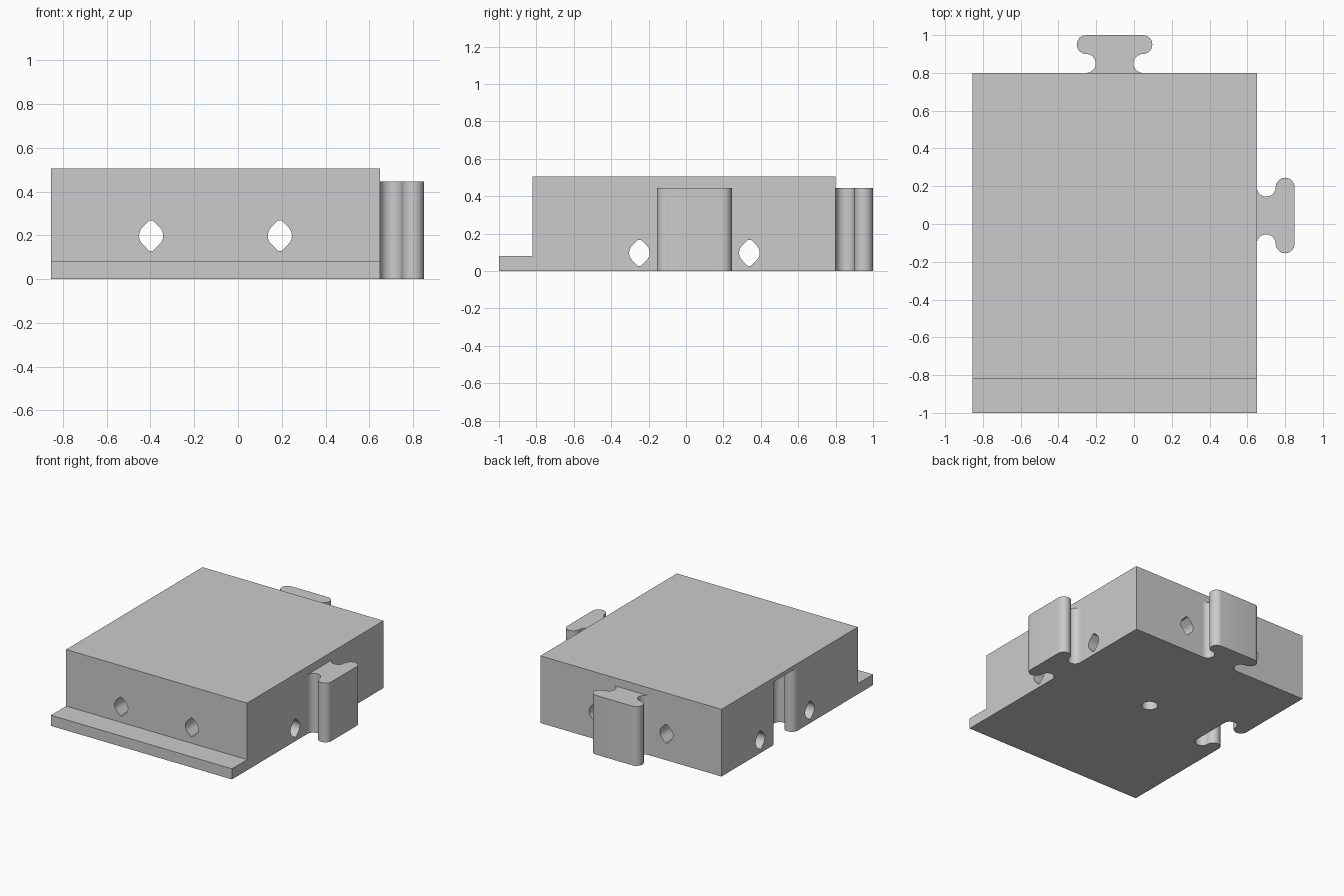
import bpy, bmesh
from math import sin, cos, pi, radians
from mathutils import Matrix

cube = bpy.data.objects.get("Cube")
if cube:
    bpy.data.objects.remove(cube, do_unlink=True)

grey = bpy.data.materials.new("plain grey")
grey.use_nodes = True
colour = (0.6, 0.6, 0.6, 1)
grey.diffuse_color = colour
grey.node_tree.nodes["Principled BSDF"].inputs["Base Color"].default_value = colour

LEFT, RIGHT, FRONT, STEP, BACK = -0.855, 0.65, -1.0, -0.82, 0.8
MID_X, MID_Y = -0.103, 0.045
move = Matrix.Translation
ALONG_Y = Matrix.Rotation(pi / 2, 4, 'X')                # extrudes towards -y
ALONG_X = Matrix.Rotation(pi / 2, 4, 'Z') @ ALONG_Y      # extrudes towards +x
TURN_RIGHT = Matrix.Rotation(-pi / 2, 4, 'Z')


def arc(cx, cy, r, start, end, steps=14):
    angles = [radians(start + (end - start) * i / steps) for i in range(steps + 1)]
    return [(cx + r * cos(a), cy + r * sin(a)) for a in angles]


def prism(name, outline, depth, matrix):
    """Extrude a flat outline along its local z and place it."""
    bm = bmesh.new()
    face = bm.faces.new([bm.verts.new((x, y, 0)) for x, y in outline])
    top = bmesh.ops.extrude_face_region(bm, geom=[face])
    verts = [v for v in top["geom"] if isinstance(v, bmesh.types.BMVert)]
    bmesh.ops.translate(bm, verts=verts, vec=(0, 0, depth))
    bm.transform(matrix)
    bmesh.ops.recalc_face_normals(bm, faces=bm.faces)
    mesh = bpy.data.meshes.new(name)
    bm.to_mesh(mesh)
    bm.free()
    mesh.materials.append(grey)
    obj = bpy.data.objects.new(name, mesh)
    bpy.context.collection.objects.link(obj)
    return obj


def connector_outline(mouth=0.0):
    """T-shaped key with a flared neck and a round-ended head."""
    half = arc(0.15, 0.05, 0.05, 270, 90) + arc(0.15, 0.15, 0.05, -90, 90)[1:]
    if mouth:
        half.insert(0, (0.15, -mouth))
    return half + [(-x, y) for x, y in reversed(half)]


def hole_outline(r=0.055, tip=0.07):
    """Circle drawn out to a blunt point above and below."""
    blunt = r * 2 ** 0.5 - tip
    half = [(blunt, -tip)] + arc(0, 0, r, -45, 45) + [(blunt, tip)]
    return half + [(-x, y) for x, y in reversed(half)]


# Body with the low front ledge
profile = [(FRONT, 0), (BACK, 0), (BACK, 0.505), (STEP, 0.505), (STEP, 0.08), (FRONT, 0.08)]
body = prism("body", profile, RIGHT - LEFT, move((LEFT, 0, 0)) @ ALONG_X)

# Socket in the left wall, cross holes and blind bottom hole
cutters = [prism("socket_cutter", connector_outline(0.05), 0.525,
                 move((LEFT, MID_Y, -0.05)) @ TURN_RIGHT)]
for side in (-1, 1):
    cutters.append(prism("long_hole_cutter", hole_outline(), 2.4,
                         move((MID_X + side * 0.294, 1.2, 0.198)) @ ALONG_Y))
    cutters.append(prism("cross_hole_cutter", hole_outline(), 2.4,
                         move((-1.2, MID_Y + side * 0.294, 0.097)) @ ALONG_X))
cutters.append(prism("bottom_hole_cutter", arc(0, 0, 0.056, 0, 345, 23), 0.45,
                     move((MID_X, MID_Y, -0.05))))

bpy.context.view_layer.objects.active = body
for cutter in cutters:
    cutter.hide_render = True
    cut = body.modifiers.new("cut", 'BOOLEAN')
    cut.operation, cut.solver, cut.object = 'DIFFERENCE', 'EXACT', cutter
    bpy.ops.object.modifier_apply(modifier=cut.name)
    bpy.data.objects.remove(cutter, do_unlink=True)

# Connectors on the back and right walls
back = prism("back_connector", connector_outline(), 0.445, move((MID_X, BACK, 0)))
right = prism("right_connector", connector_outline(), 0.445,
              move((RIGHT, MID_Y, 0)) @ TURN_RIGHT)

bpy.ops.object.select_all(action='DESELECT')
for obj in (body, back, right):
    obj.select_set(True)
bpy.ops.object.shade_smooth_by_angle()
